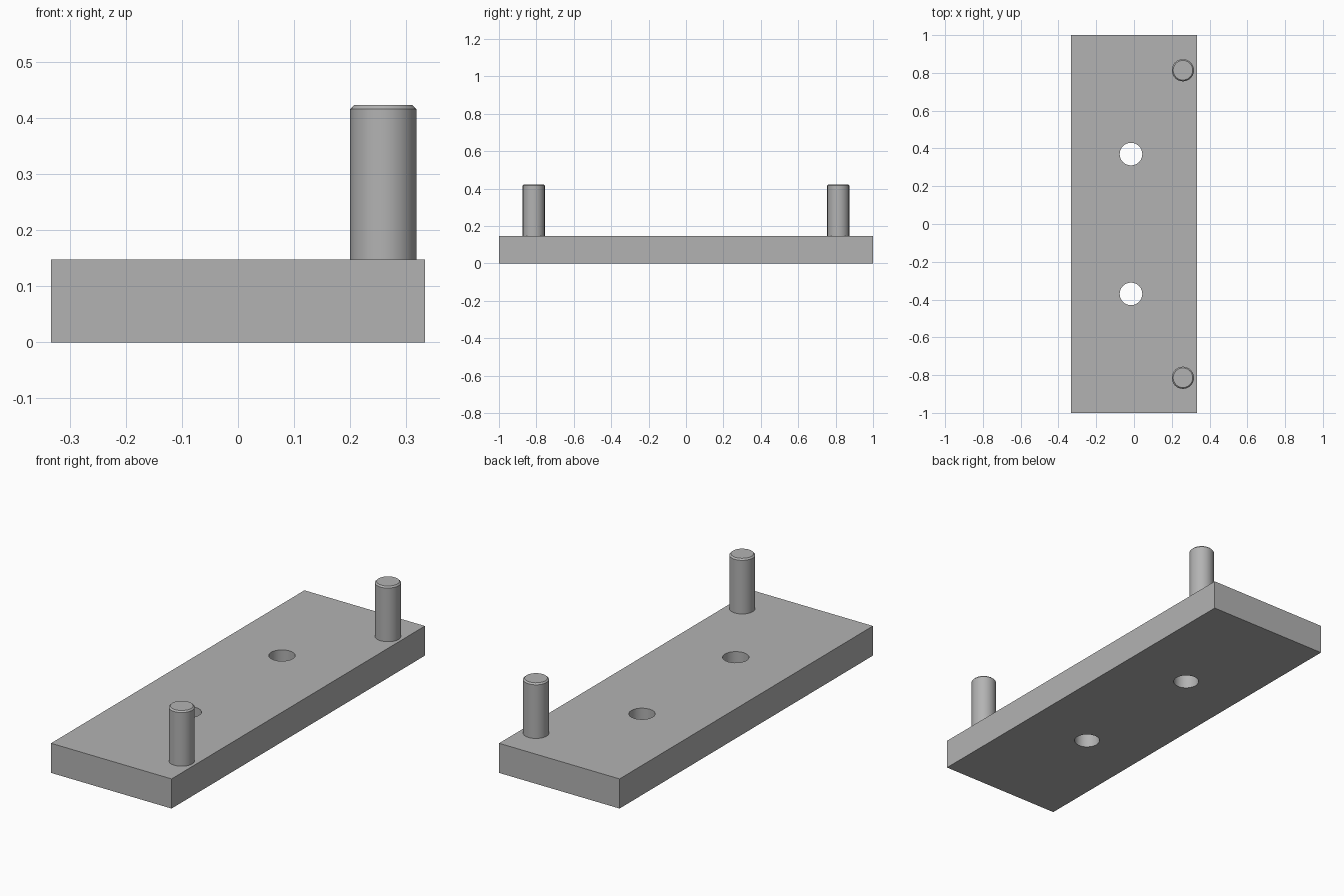
import bpy

# Remove the default object
cube = bpy.data.objects.get("Cube")
if cube:
    bpy.data.objects.remove(cube, do_unlink=True)

THICK = 0.148
PIN_R, PIN_TOP = 0.059, 0.423
SIDES = 24

# Single grey finish
grey = bpy.data.materials.new("plain_grey")
grey.use_nodes = True
colour = (0.45, 0.45, 0.45, 1)
grey.diffuse_color = colour
grey.node_tree.nodes["Principled BSDF"].inputs["Base Color"].default_value = colour


def cylinder(name, x, y, z0, z1, radius):
    bpy.ops.mesh.primitive_cylinder_add(
        vertices=SIDES, radius=radius, depth=z1 - z0, location=(x, y, (z0 + z1) / 2))
    obj = bpy.context.object
    obj.name = name
    obj.data.materials.append(grey)
    return obj


# Base plate
bpy.ops.mesh.primitive_cube_add(size=1, location=(0, 0, THICK / 2))
plate = bpy.context.object
plate.name = "base_plate"
plate.scale = (0.666, 2, THICK)
bpy.ops.object.transform_apply(location=False, rotation=False, scale=True)
plate.data.materials.append(grey)

for side, label in ((-1, "front"), (1, "back")):
    # Through hole on the centre line
    cutter = cylinder(label + "_hole_cutter", -0.016, side * 0.37, -0.1, THICK + 0.1, 0.06)
    bpy.ops.object.shade_smooth_by_angle()
    cutter.hide_render = True
    cut = plate.modifiers.new(label + "_hole", "BOOLEAN")
    cut.operation = "DIFFERENCE"
    cut.solver = "EXACT"
    cut.object = cutter
    bpy.context.view_layer.objects.active = plate
    bpy.ops.object.modifier_apply(modifier=cut.name)
    bpy.data.objects.remove(cutter, do_unlink=True)

    # Upright locating pin with a chamfered tip
    pin = cylinder(label + "_pin", 0.259, side * 0.814, THICK, PIN_TOP, PIN_R)
    top = max(v.co.z for v in pin.data.vertices)
    weights = pin.data.attributes.new("bevel_weight_edge", "FLOAT", "EDGE")
    for edge in pin.data.edges:
        if all(pin.data.vertices[i].co.z > top - 0.001 for i in edge.vertices):
            weights.data[edge.index].value = 1
    bevel = pin.modifiers.new("tip_chamfer", "BEVEL")
    bevel.limit_method = "WEIGHT"
    bevel.width = 0.007
    bevel.segments = 1
    bpy.ops.object.modifier_apply(modifier=bevel.name)
    bpy.ops.object.shade_smooth_by_angle()
